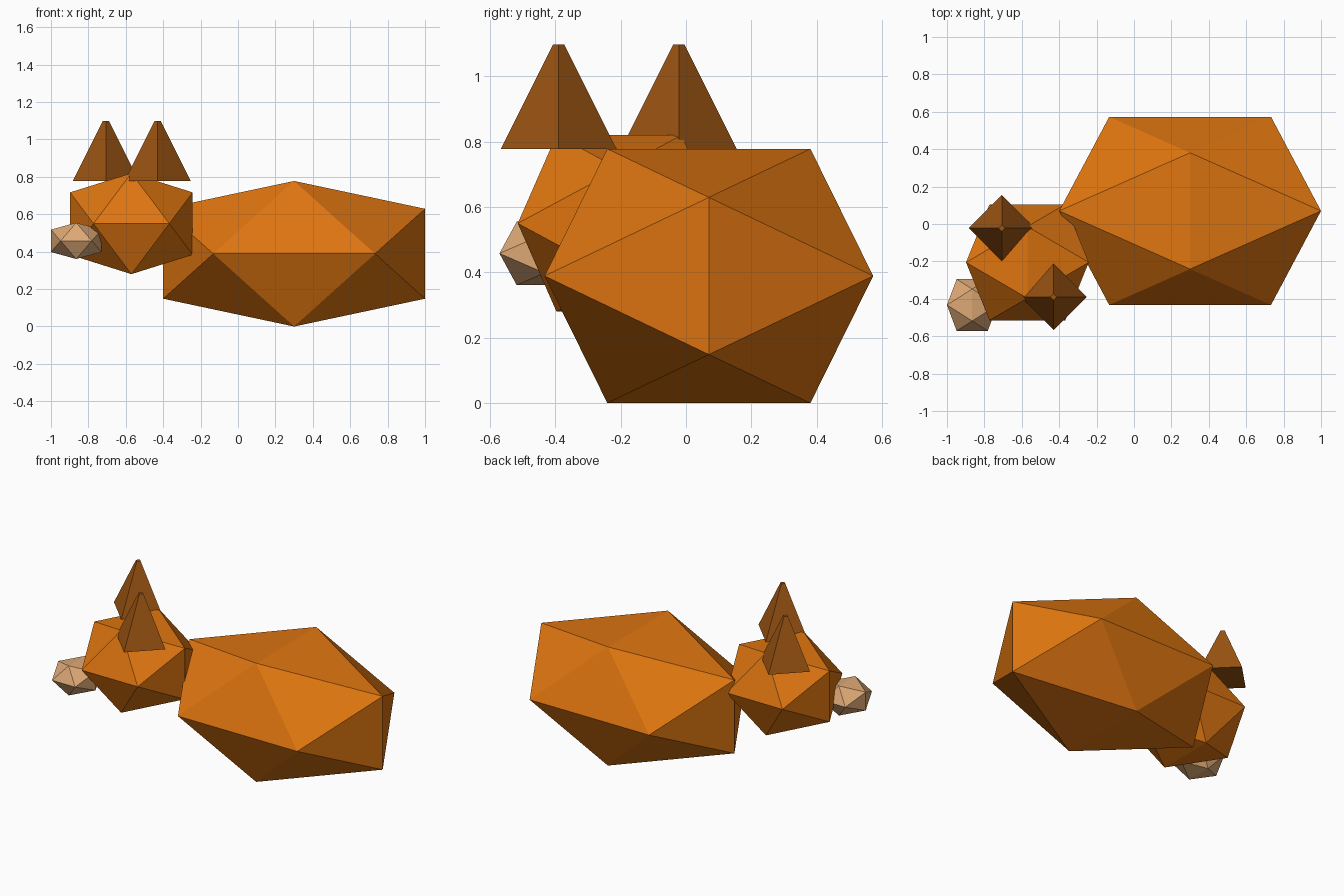
import bpy
import bmesh
import math
from mathutils import Matrix, Vector

cube = bpy.data.objects.get("Cube")
if cube:
    bpy.data.objects.remove(cube)

PHI = (1 + math.sqrt(5)) / 2


def make_material(name, rgb):
    """Flat material from an 8-bit sRGB colour."""
    linear = [((c / 255 + 0.055) / 1.055) ** 2.4 for c in rgb] + [1]
    mat = bpy.data.materials.new(name)
    mat.use_nodes = True
    mat.diffuse_color = linear
    mat.node_tree.nodes["Principled BSDF"].inputs["Base Color"].default_value = linear
    return mat


def add_object(name, bm, mat, location):
    bmesh.ops.recalc_face_normals(bm, faces=bm.faces)
    mesh = bpy.data.meshes.new(name)
    bm.to_mesh(mesh)
    bm.free()
    mesh.materials.append(mat)
    obj = bpy.data.objects.new(name, mesh)
    obj.location = location
    bpy.context.collection.objects.link(obj)
    return obj


def add_icosahedron(name, mat, center, half_size):
    """Icosahedron built from three golden rectangles, stretched to its half size."""
    bm = bmesh.new()
    for a in (-1, 1):
        for b in (-PHI, PHI):
            for corner in ((b, 0, a), (0, a, b), (a, b, 0)):
                bm.verts.new([c * h / PHI for c, h in zip(corner, half_size)])
    bmesh.ops.convex_hull(bm, input=bm.verts)
    return add_object(name, bm, mat, center)


def add_ear(name, mat, x, y):
    """Four-sided tapered ear with a tiny flat tip, corners along the axes."""
    base, tip, height = 0.177, 0.017, 0.32
    bm = bmesh.new()
    rings = []
    for radius, z in ((base, 0), (tip, height)):
        rings.append([bm.verts.new((radius * math.cos(i * math.pi / 2),
                                    radius * math.sin(i * math.pi / 2), z))
                      for i in range(4)])
    for ring in rings:
        bm.faces.new(ring)
    for i in range(4):
        j = (i + 1) % 4
        bm.faces.new((rings[0][i], rings[0][j], rings[1][j], rings[1][i]))
    return add_object(name, bm, mat, (x, y, 0.778))


orange = make_material("orange fur", (222, 117, 16))
brown = make_material("brown ear", (155, 84, 18))
tan = make_material("tan muzzle", (220, 168, 117))

# Body, head and muzzle
add_icosahedron("body", orange, (0.3, 0.07, 0.389), (0.7, 0.503, 0.389))
add_icosahedron("head", orange, (-0.57, -0.205, 0.55), (0.328, 0.31, 0.27))
add_icosahedron("muzzle", tan, (-0.865, -0.433, 0.458), (0.135, 0.138, 0.097))

# Ears
add_ear("right_ear", brown, -0.707, -0.022)
add_ear("left_ear", brown, -0.43, -0.39)
